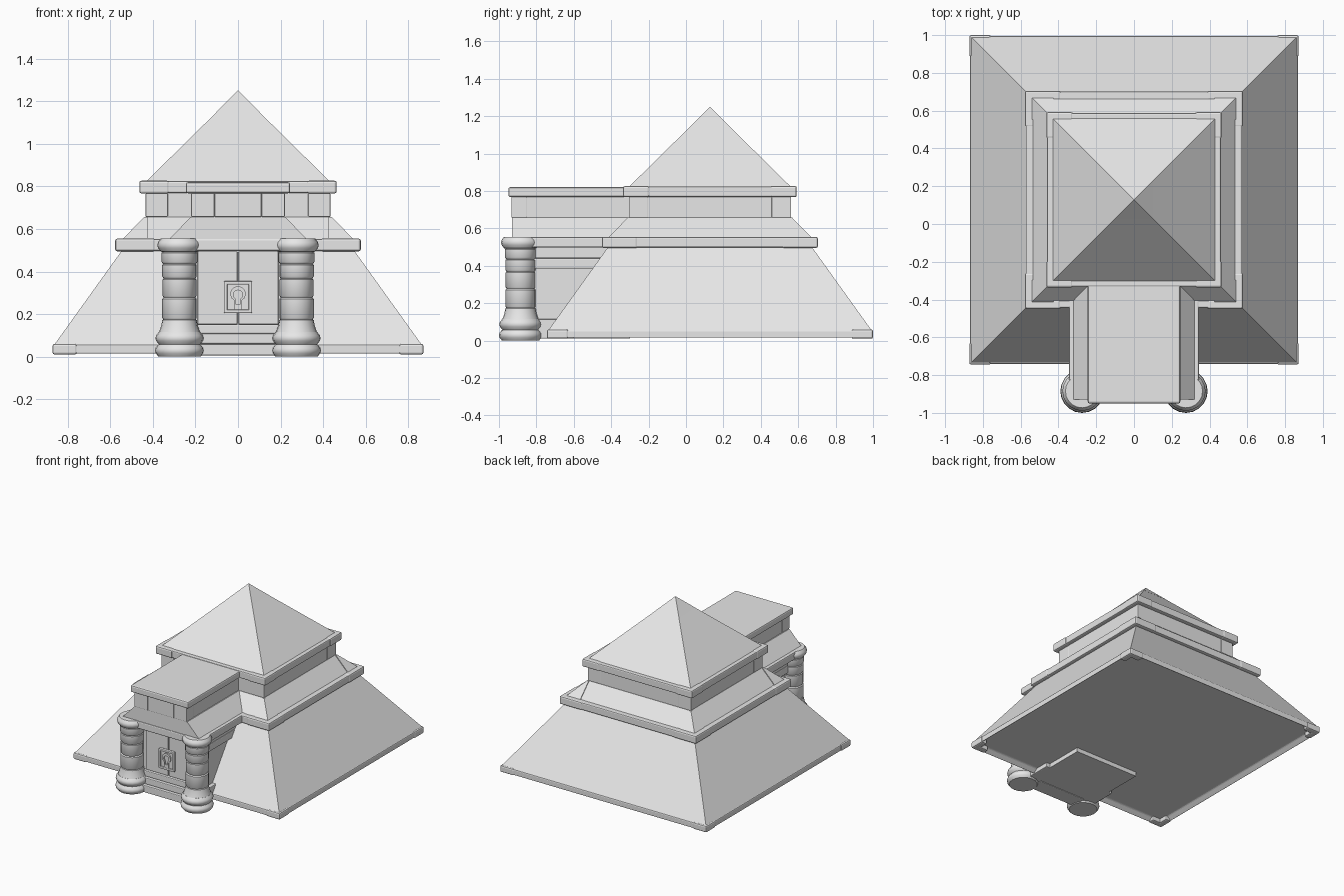
import bpy, bmesh, math
from mathutils import Matrix

if "Cube" in bpy.data.objects:
    bpy.data.objects.remove(bpy.data.objects["Cube"])

stone = bpy.data.materials.new("grey stone")
stone.diffuse_color = (0.8, 0.8, 0.8, 1)
stone.use_nodes = True
stone.node_tree.nodes["Principled BSDF"].inputs["Base Color"].default_value = stone.diffuse_color
CY = 0.128  # centre of the pyramid along y


def finish(name, bm, bevel=0.0, smooth=False):
    bmesh.ops.recalc_face_normals(bm, faces=bm.faces)
    me = bpy.data.meshes.new(name)
    bm.to_mesh(me)
    bm.free()
    me.materials.append(stone)
    ob = bpy.data.objects.new(name, me)
    bpy.context.collection.objects.link(ob)
    if bevel:
        mod = ob.modifiers.new("bevel", 'BEVEL')
        mod.width, mod.segments = bevel, 2
    if smooth:
        bpy.ops.object.select_all(action='DESELECT')
        ob.select_set(True)
        bpy.context.view_layer.objects.active = ob
        bpy.ops.object.shade_smooth_by_angle(angle=math.radians(40))
    return ob


def loft(name, r0, z0, r1, z1, bevel=0.0, hollow=0.0):
    """Solid between two rectangles (x0, x1, y0, y1)."""
    bm = bmesh.new()
    rings = []
    for (x0, x1, y0, y1), z in ((r0, z0), (r1, z1)):
        rings.append([bm.verts.new((x, y, z)) for x, y in
                      ((x0, y0), (x1, y0), (x1, y1), (x0, y1))])
    bottom = bm.faces.new(rings[0])
    bm.faces.new(rings[1])
    for i in range(4):
        j = (i + 1) % 4
        bm.faces.new((rings[0][i], rings[0][j], rings[1][j], rings[1][i]))
    bmesh.ops.recalc_face_normals(bm, faces=bm.faces)
    if hollow:  # recess the underside, leaving a rim
        bmesh.ops.inset_region(bm, faces=[bottom], thickness=0.05)
        for v in bottom.verts:
            v.co.z += hollow
    bmesh.ops.remove_doubles(bm, verts=bm.verts, dist=1e-5)
    return finish(name, bm, bevel)


def box(name, x0, x1, y0, y1, z0, z1, bevel=0.006):
    return loft(name, (x0, x1, y0, y1), z0, (x0, x1, y0, y1), z1, bevel)


def square(h):
    return (-h, h, CY - h, CY + h)


def lathe(name, profile, x, y, sides=20):
    bm = bmesh.new()
    vs = [bm.verts.new((r, 0, z)) for r, z in profile]
    es = [bm.edges.new(p) for p in zip(vs, vs[1:])]
    bmesh.ops.spin(bm, geom=vs + es, cent=(0, 0, 0), axis=(0, 0, 1),
                   angle=2 * math.pi, steps=sides)
    bmesh.ops.remove_doubles(bm, verts=bm.verts, dist=1e-5)
    bmesh.ops.translate(bm, verts=bm.verts, vec=(x, y, 0))
    return finish(name, bm, smooth=True)


def band(name, half, z0, z1, corner, hollow=0.0):
    """Stone course with slightly proud corner blocks."""
    loft(name, square(half - 0.004), z0 + 0.002, square(half - 0.004), z1 - 0.002, 0.008, hollow)
    w = 0.05
    for sx in (-1, 1):
        for sy in (-1, 1):
            for lx, ly in ((corner, w), (w, corner)):
                xs = sorted((sx * half, sx * (half - lx)))
                ys = sorted((CY + sy * half, CY + sy * (half - ly)))
                box(name + "_corner", *xs, *ys, z0, z1, 0.01)


# Pyramid tiers
band("base_course", 0.872, 0.01, 0.06, 0.115, 0.03)
loft("lower_slope", square(0.862), 0.058, square(0.545), 0.50)
band("middle_course", 0.577, 0.495, 0.555, 0.19)
loft("middle_slope", square(0.535), 0.553, square(0.432), 0.657)
loft("middle_wall", square(0.430), 0.65, square(0.430), 0.77)
band("upper_course", 0.464, 0.767, 0.827, 0.14)
loft("upper_slope", square(0.430), 0.825, square(0.1), 1.15)
loft("capstone", square(0.102), 1.149, square(0.001), 1.25)

# Raised hip stones and wall corner blocks on the middle tier
for sx in (-1, 1):
    for sy in (-1, 1):
        def corner_rect(a, b):
            return (*sorted((sx * a, sx * b)), *sorted((CY + sy * a, CY + sy * b)))
        loft("hip_stone", corner_rect(0.425, 0.542), 0.553, corner_rect(0.425, 0.440), 0.657)
        r = corner_rect(0.33, 0.434)
        loft("wall_corner", r, 0.657, r, 0.768, 0.004)

# Entrance porch: walls, steps and side beams
box("porch_wall", -0.27, 0.27, -0.83, -0.30, 0.01, 0.50, 0)
box("porch_floor", -0.30, 0.30, -0.80, -0.60, 0.01, 0.115)
box("lower_step", -0.20, 0.20, -0.90, -0.78, 0.005, 0.06)
box("middle_step", -0.20, 0.20, -0.88, -0.78, 0.06, 0.108)
box("door_sill", -0.20, 0.20, -0.86, -0.78, 0.108, 0.152)
for s in (-1, 1):
    xs = sorted((s * 0.25, s * 0.295))
    box("side_beam", *xs, -0.83, -0.45, 0.385, 0.44)
    box("side_cornice", *xs, -0.83, -0.40, 0.44, 0.50)
    # Door leaf, with the seam between the pair
    box("door_leaf", *sorted((s * 0.003, s * 0.19)), -0.842, -0.82, 0.152, 0.495, 0.004)

# Porch roof
box("porch_slab", -0.345, 0.345, -0.935, -0.30, 0.497, 0.555, 0.008)
loft("porch_slope", (-0.322, 0.322, -0.93, -0.25), 0.553,
     (-0.222, 0.222, -0.93, -0.25), 0.657)
box("porch_attic", -0.215, 0.215, -0.928, -0.25, 0.65, 0.77, 0)
for x0, x1 in ((-0.22, -0.111), (-0.11, 0.11), (0.111, 0.22)):
    box("attic_block", x0, x1, -0.934, -0.85, 0.657, 0.768, 0.004)
box("porch_cap", -0.245, 0.245, -0.95, -0.32, 0.768, 0.820, 0.01)

# Lock plate: square frame, ring and keyhole
box("lock_plate", -0.065, 0.065, -0.856, -0.84, 0.205, 0.355, 0.008)
for s in (-1, 1):
    box("lock_frame_side", *sorted((s * 0.05, s * 0.066)), -0.866, -0.85, 0.205, 0.355, 0.004)
    zc = 0.28 + s * 0.067
    box("lock_frame_end", -0.065, 0.065, -0.866, -0.85, zc - 0.008, zc + 0.008, 0.004)
bm = bmesh.new()
outline = [(0.036 * math.cos(math.radians(a)), 0.295 + 0.036 * math.sin(math.radians(a)))
           for a in range(-60, 241, 25)] + [(-0.018, 0.222), (0.018, 0.222)]
cx, cz = 0, 0.285
loops = []
for k, y in ((1, -0.85), (1, -0.866), (0.6, -0.866), (0.6, -0.853)):
    loops.append([bm.verts.new((cx + (x - cx) * k, y, cz + (z - cz) * k)) for x, z in outline])
n = len(outline)
for a, b in zip(loops, loops[1:]):
    for i in range(n):
        j = (i + 1) % n
        bm.faces.new((a[i], a[j], b[j], b[i]))
bm.faces.new(loops[-1])
finish("keyhole", bm)

# Columns: double torus base, flared banded shaft, round capital
profile = [(0, 0)]


def roll(r, z0, z1, inset=0.016):
    h = (z1 - z0) * 0.28
    profile.extend([(r - inset, z0), (r - 0.003, z0 + h), (r, (z0 + z1) / 2),
                    (r - 0.003, z1 - h), (r - inset, z1)])


roll(0.115, 0, 0.058)
roll(0.113, 0.058, 0.116)
profile += [(0.096, 0.116), (0.086, 0.145), (0.081, 0.172), (0.076, 0.175)]
for z0, z1, r in ((0.178, 0.275, 0.081), (0.281, 0.367, 0.079),
                  (0.373, 0.435, 0.081), (0.441, 0.492, 0.084)):
    profile += [(r - 0.005, z0 - 0.003), (r, z0 + 0.004), (r, z1 - 0.004), (r - 0.005, z1)]
roll(0.104, 0.494, 0.555)
profile.append((0, 0.555))
for s in (-1, 1):
    lathe("column", profile, s * 0.275, -0.885)
